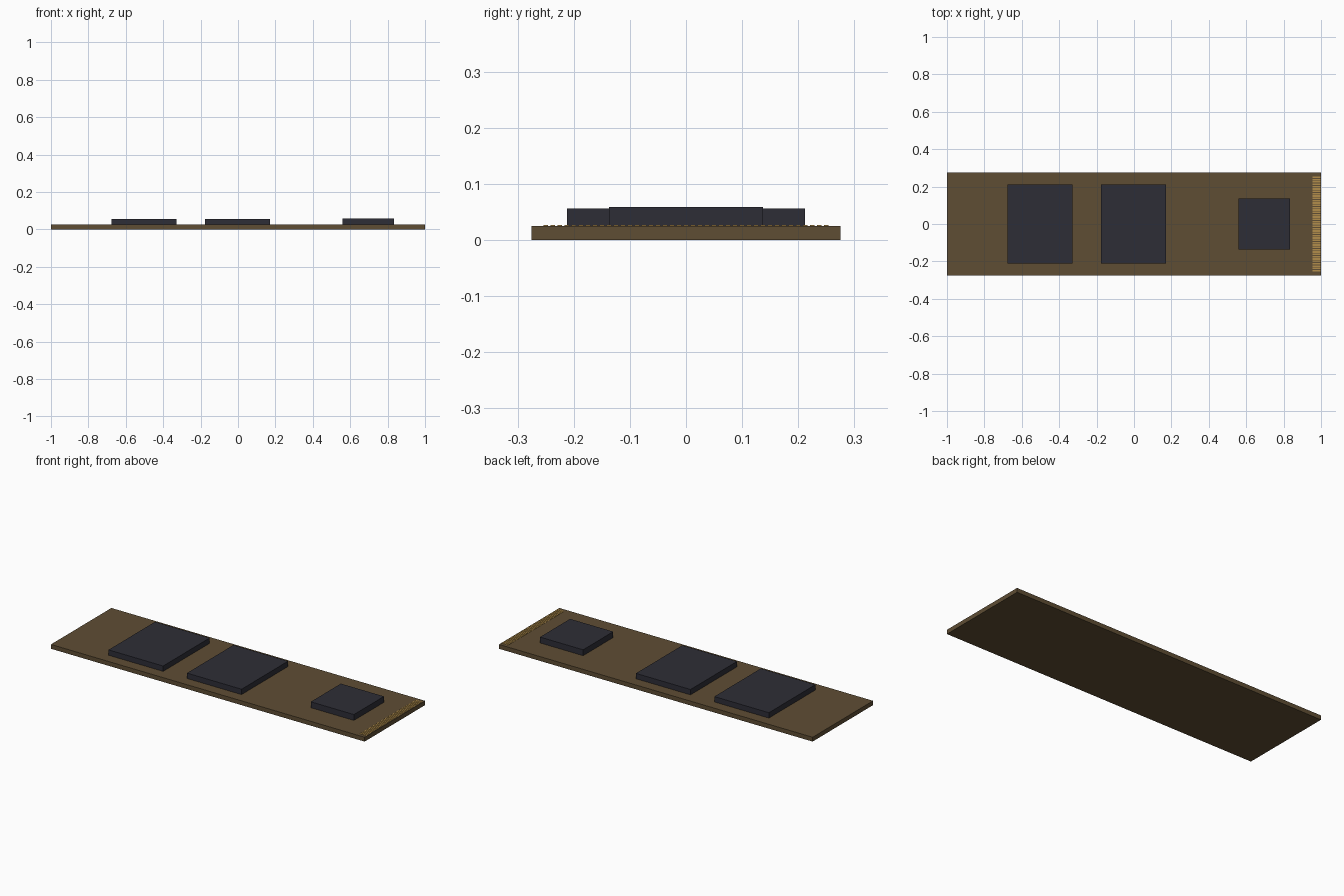
import bpy

cube = bpy.data.objects.get("Cube")
if cube:
    bpy.data.objects.remove(cube, do_unlink=True)


def make_material(name, rgb):
    mat = bpy.data.materials.new(name)
    mat.use_nodes = True
    color = (*rgb, 1.0)
    mat.diffuse_color = color
    mat.node_tree.nodes["Principled BSDF"].inputs["Base Color"].default_value = color
    return mat


def box(name, x, y, z, mat):
    """Box spanning the (low, high) range on each axis."""
    ranges = (x, y, z)
    bpy.ops.mesh.primitive_cube_add(size=1, location=[(a + b) / 2 for a, b in ranges])
    obj = bpy.context.object
    obj.name = name
    obj.scale = [b - a for a, b in ranges]
    bpy.ops.object.transform_apply(location=False, rotation=False, scale=True)
    obj.data.materials.append(mat)
    return obj


brown = make_material("board brown", (0.114, 0.075, 0.034))
charcoal = make_material("chip charcoal", (0.027, 0.027, 0.037))
gold = make_material("contact gold", (0.45, 0.27, 0.07))

# Circuit board
HALF_W = 0.275
TOP = 0.025
box("circuit_board", (-1, 1), (-HALF_W, HALF_W), (0, TOP), brown)

# Two memory chips and the smaller, slightly taller controller
for name, x in (("memory_chip_outer", -0.503), ("memory_chip_inner", -0.003)):
    box(name, (x - 0.174, x + 0.174), (-0.212, 0.212), (TOP, 0.056), charcoal)
box("controller_chip", (0.56, 0.835), (-0.137, 0.137), (TOP, 0.059), charcoal)

# Row of edge contacts
PITCH = 0.0125
COUNT = 41
contact = box("edge_contacts", (0.955, 0.997), (-0.0044, 0.0044), (TOP, TOP + 0.0015), gold)
contact.location.y = -PITCH * (COUNT - 1) / 2
array = contact.modifiers.new("contact row", "ARRAY")
array.count = COUNT
array.use_relative_offset = False
array.use_constant_offset = True
array.constant_offset_displace = (0, PITCH, 0)
